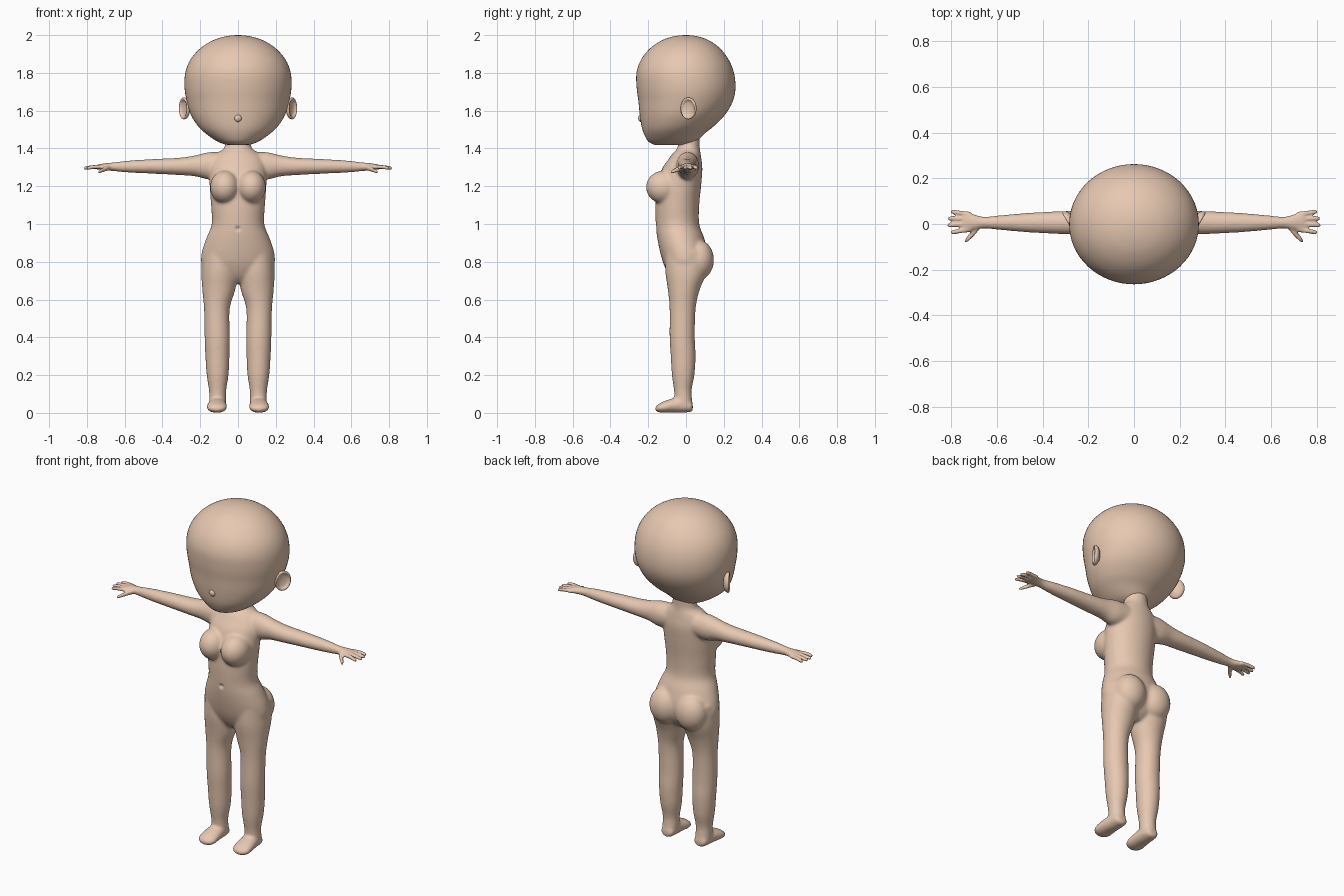
import bpy, bmesh, math
from mathutils import Vector, Matrix

skin = bpy.data.materials.new("skin")
skin.diffuse_color = (0.80, 0.58, 0.44, 1)


def spline(rows, sub):
    """Catmull-Rom interpolation of the ring table."""
    out = []
    for i in range(len(rows) - 1):
        a, b, c, d = (rows[max(0, min(len(rows) - 1, i + k))] for k in (-1, 0, 1, 2))
        for s in range(sub):
            t = s / sub
            out.append([q + 0.5 * t * (r - p + t * (2*p - 5*q + 4*r - e + t * (3*(q - r) + e - p)))
                        for p, q, r, e in zip(a, b, c, d)])
    return out + [rows[-1]]


def loft(bm, rows, axis="z", side=1, n=40, sub=4):
    """Closed tube through rings (t, centre u, centre v, radius u, radius v)."""
    rings = []
    for t, cu, cv, ru, rv in spline(rows, sub):
        ring = []
        for k in range(n):
            a = 2 * math.pi * k / n
            u, v = cu + ru * math.cos(a), cv + rv * math.sin(a)
            x, y, z = {"x": (t, u, v), "y": (u, t, v), "z": (u, v, t)}[axis]
            ring.append(bm.verts.new((side * x, y, z)))
        rings.append(ring)
    faces = [bm.faces.new(rings[0]), bm.faces.new(rings[-1])]
    for r0, r1 in zip(rings, rings[1:]):
        for k in range(n):
            j = (k + 1) % n
            faces.append(bm.faces.new((r0[k], r0[j], r1[j], r1[k])))
    bmesh.ops.recalc_face_normals(bm, faces=faces)


def ball(bm, centre, radii):
    m = Matrix.Translation(centre) @ Matrix.Diagonal((*radii, 1))
    bmesh.ops.create_uvsphere(bm, u_segments=32, v_segments=20, radius=1, matrix=m)


def finish(name, bm, matrix=None):
    me = bpy.data.meshes.new(name)
    bm.to_mesh(me)
    bm.free()
    if matrix:
        me.transform(matrix)
    me.materials.append(skin)
    ob = bpy.data.objects.new(name, me)
    bpy.context.collection.objects.link(ob)
    me.shade_smooth()
    return ob


def fb(rows):
    """Turn (z, half width, front y, back y) into loft rings."""
    return [(z, 0, (f + b) / 2, w, (b - f) / 2) for z, w, f, b in rows]


# Head
bm = bmesh.new()
loft(bm, fb([(1.417, .03, -.15, .0), (1.422, .07, -.175, .03), (1.44, .115, -.202, .06),
             (1.48, .172, -.224, .10), (1.52, .213, -.236, .15), (1.58, .25, -.245, .208),
             (1.65, .271, -.252, .248), (1.72, .283, -.261, .262), (1.80, .279, -.262, .254),
             (1.87, .252, -.238, .226), (1.93, .200, -.190, .180), (1.97, .138, -.132, .126),
             (1.99, .08, -.078, .074), (1.998, .035, -.035, .033), (2.0, .001, -.001, .001)]), n=64)
finish("head", bm)

# Nose
bm = bmesh.new()
ball(bm, (0, -.237, 1.56), (.02, .016, .02))
finish("nose", bm)

# Ears: shallow bowls flaring outwards at the back
for side, label in ((1, "left"), (-1, "right")):
    bm = bmesh.new()
    loft(bm, [(-.02, 0, 0, .025, .03), (-.008, 0, 0, .042, .052), (.004, 0, 0, .047, .058),
              (.011, 0, 0, .043, .054), (.010, 0, 0, .037, .046), (.002, 0, 0, .028, .036),
              (-.002, 0, 0, .012, .016)], "x", n=32)
    place = Matrix.Translation((.282, .015, 1.612)) @ Matrix.Rotation(math.radians(-30), 4, "Z")
    ob = finish(label + "_ear", bm, place)
    if side < 0:
        ob.data.transform(Matrix.Scale(-1, 4, (1, 0, 0)))
        ob.data.flip_normals()

# Torso with neck
bm = bmesh.new()
loft(bm, fb([(1.47, .06, -.04, .075), (1.42, .068, -.042, .072), (1.395, .08, -.05, .074),
             (1.375, .11, -.07, .077), (1.34, .137, -.095, .082), (1.29, .15, -.128, .087),
             (1.2, .15, -.155, .08), (1.1, .143, -.163, .07), (1.0, .139, -.160, .07),
             (.93, .166, -.153, .095), (.85, .192, -.137, .115), (.78, .19, -.116, .11),
             (.72, .12, -.085, .08), (.685, .04, -.05, .04)]))

for s in (1, -1):
    # Chest and buttocks
    ball(bm, (s * .07, -.118, 1.195), (.078, .094, .088))
    ball(bm, (s * .085, .068, .81), (.092, .080, .105))
    # Leg
    loft(bm, [(.86, .1, 0, .085, .11), (.75, .098, 0, .096, .11), (.65, .102, -.012, .087, .084),
              (.55, .112, -.018, .068, .069), (.4, .110, -.02, .067, .067), (.3, .109, -.015, .064, .066),
              (.2, .108, -.015, .058, .060), (.12, .108, -.017, .046, .047), (.06, .108, -.013, .045, .046),
              (.02, .108, -.008, .042, .038)], side=s)
    # Foot
    loft(bm, [(.036, .108, .03, .02, .018), (.026, .108, .034, .038, .03), (-.03, .109, .042, .046, .042),
              (-.08, .111, .038, .052, .037), (-.125, .112, .029, .054, .029),
              (-.15, .112, .024, .043, .020), (-.162, .112, .022, .022, .011)], "y", s)
    # Arm and palm
    loft(bm, [(.06, .01, 1.315, .06, .062), (.15, .008, 1.308, .06, .073), (.22, .007, 1.308, .053, .057),
              (.3, .006, 1.305, .051, .047), (.45, .006, 1.305, .044, .039), (.58, .006, 1.304, .033, .032),
              (.655, .006, 1.303, .025, .023), (.70, .008, 1.303, .034, .019),
              (.735, .010, 1.302, .044, .014), (.752, .010, 1.301, .040, .010)], "x", s)
    # Fingers: root y, tip x, tip y
    for y0, x1, y1 in ((-.024, .803, -.036), (.0, .817, -.005), (.023, .815, .024), (.043, .803, .053)):
        loft(bm, [(.715, y0, 1.302, .010, .011), (.76, (y0 + y1) / 2, 1.302, .0105, .0105),
                  (x1 - .012, y1, 1.297, .009, .009), (x1, y1, 1.295, .004, .004)], "x", s, 16)
    # Thumb
    loft(bm, [(.675, -.005, 1.30, .016, .014), (.70, -.035, 1.292, .017, .013),
              (.728, -.065, 1.280, .013, .010), (.741, -.078, 1.274, .005, .005)], "x", s, 16)

body = finish("body", bm)

# Fuse the body parts, then soften the joins everywhere but the hands
bpy.context.view_layer.objects.active = body
body.select_set(True)
mod = body.modifiers.new("fuse", "REMESH")
mod.mode = "VOXEL"
mod.voxel_size = 0.006
mod.use_smooth_shade = True
bpy.ops.object.modifier_apply(modifier=mod.name)
soft = body.vertex_groups.new(name="soft")
navel = Vector((0, -.16, .975))
for v in body.data.vertices:
    w = max(0.03, min(1, (.66 - abs(v.co.x)) / .08))
    soft.add([v.index], w, "REPLACE")
mod = body.modifiers.new("soften", "SMOOTH")
mod.factor = 0.5
mod.iterations = 26
mod.vertex_group = "soft"
bpy.ops.object.modifier_apply(modifier=mod.name)

# Navel dimple
for v in body.data.vertices:
    v.co.y += .012 * math.exp(-((v.co - navel).length / .011) ** 2)
body.data.shade_smooth()
